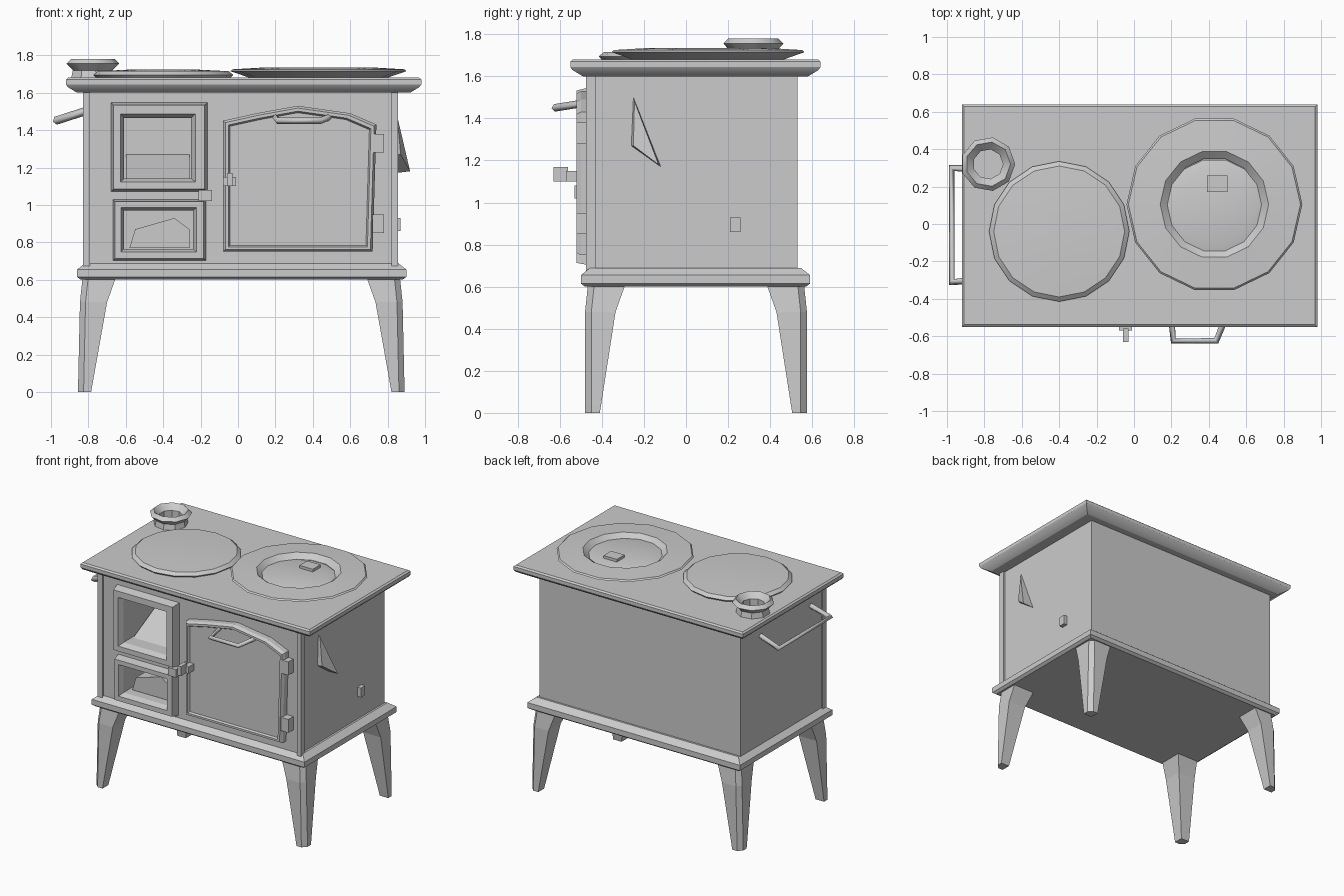
import bpy
import bmesh
from math import cos, sin, pi, radians
from mathutils import Vector

cube = bpy.data.objects.get("Cube")
if cube:
    bpy.data.objects.remove(cube, do_unlink=True)

iron = bpy.data.materials.new("grey_iron")
iron.use_nodes = True
GREY = (0.6, 0.6, 0.6, 1)
iron.diffuse_color = GREY
iron.node_tree.nodes["Principled BSDF"].inputs["Base Color"].default_value = GREY


def loft(name, loops, closed=False, smooth=True):
    """Bridge loops of points; cap both ends, or join last to first."""
    bm = bmesh.new()
    rings = [[bm.verts.new(p) for p in loop] for loop in loops]
    pairs = list(zip(rings, rings[1:]))
    if closed:
        pairs.append((rings[-1], rings[0]))
    else:
        bm.faces.new(rings[0])
        bm.faces.new(rings[-1])
    for a, b in pairs:
        for i in range(len(a)):
            j = (i + 1) % len(a)
            bm.faces.new((a[i], a[j], b[j], b[i]))
    bmesh.ops.recalc_face_normals(bm, faces=bm.faces)
    mesh = bpy.data.meshes.new(name)
    bm.to_mesh(mesh)
    bm.free()
    mesh.materials.append(iron)
    ob = bpy.data.objects.new(name, mesh)
    bpy.context.collection.objects.link(ob)
    if smooth:
        bpy.ops.object.select_all(action="DESELECT")
        ob.select_set(True)
        bpy.context.view_layer.objects.active = ob
        bpy.ops.object.shade_smooth_by_angle(angle=radians(30))
    return ob


def flat_rect(x0, x1, y0, y1, z, inset=0):
    x0, x1, y0, y1 = x0 + inset, x1 - inset, y0 + inset, y1 - inset
    return [(x0, y0, z), (x1, y0, z), (x1, y1, z), (x0, y1, z)]


def front_rect(x0, x1, z0, z1, y):
    return [(x0, y, z0), (x1, y, z0), (x1, y, z1), (x0, y, z1)]


def box(name, x0, x1, y0, y1, z0, z1):
    return loft(name, [flat_rect(x0, x1, y0, y1, z) for z in (z0, z1)], smooth=False)


def slab(name, bounds, steps):
    return loft(name, [flat_rect(*bounds, z, inset) for z, inset in steps])


def turned(name, x, y, profile, sides, closed=False):
    loops = [[(x + r * cos(2 * pi * i / sides), y + r * sin(2 * pi * i / sides), z)
              for i in range(sides)] for r, z in profile]
    return loft(name, loops, closed)


def bar(name, points, r):
    """Square bar following a path."""
    curve = bpy.data.curves.new(name, "CURVE")
    curve.dimensions = "3D"
    curve.bevel_depth = r
    curve.bevel_resolution = 0
    curve.use_fill_caps = True
    line = curve.splines.new("POLY")
    line.points.add(len(points) - 1)
    for p, co in zip(line.points, points):
        p.co = (*co, 1)
    curve.materials.append(iron)
    bpy.context.collection.objects.link(bpy.data.objects.new(name, curve))


# Body with two open fireboxes
body = box("body", -0.82, 0.84, -0.46, 0.53, 0.64, 1.62)
openings = {"fire": (-0.61, -0.25, 1.14, 1.465), "ash": (-0.61, -0.24, 0.765, 0.97)}
for key, (x0, x1, z0, z1) in openings.items():
    cutter = box(key + "_cutter", x0, x1, -0.6, -0.12, z0, z1)
    mod = body.modifiers.new("cut", "BOOLEAN")
    mod.operation = "DIFFERENCE"
    mod.object = cutter
    bpy.ops.object.select_all(action="DESELECT")
    body.select_set(True)
    bpy.context.view_layer.objects.active = body
    bpy.ops.object.modifier_apply(modifier=mod.name)
    bpy.data.objects.remove(cutter, do_unlink=True)

# Raised frames around the openings
outers = {"fire": (-0.68, -0.16, 1.07, 1.55), "ash": (-0.67, -0.17, 0.70, 1.03)}
for key, outer in outers.items():
    inner = openings[key]
    mid = [o + (i - o) * 0.2 for o, i in zip(outer, inner)]
    lip = [o + (i - o) * 0.75 for o, i in zip(outer, inner)]
    loft(key + "_door_frame", [front_rect(*outer, -0.45), front_rect(*mid, -0.52),
                               front_rect(*lip, -0.52), front_rect(*inner, -0.48),
                               front_rect(*inner, -0.45)], closed=True, smooth=False)

# Fire bed and sloping ash heap inside the openings
loft("fire_bed", [[(x, -0.4, 1.13), (x, -0.12, 1.13), (x, -0.12, 1.27)]
                  for x in (-0.6, -0.26)], smooth=False)
loft("ash_heap", [[(-0.58, y, 0.77), (-0.26, y, 0.77), (-0.26, y, 0.87), (-0.34, y, 0.93),
                   (-0.55, y, 0.87)] for y in (-0.42, -0.2)], smooth=False)

# Oven door with arched top
arch = [(-0.08, 0.75), (0.72, 0.75), (0.74, 1.43), (0.6, 1.49), (0.32, 1.53),
        (0.1, 1.49), (-0.08, 1.45)]
centre = Vector((0.32, 1.12))


def door_loop(scale, y):
    pts = [centre + (Vector(p) - centre) * scale for p in arch]
    return [(p.x, y, p.y) for p in pts]


loft("oven_door", [door_loop(1, -0.45), door_loop(1, -0.5), door_loop(0.97, -0.52),
                   door_loop(0.93, -0.52), door_loop(0.91, -0.505)], smooth=False)
bar("oven_handle", [(0.2, -0.5, 1.47), (0.21, -0.625, 1.45), (0.44, -0.625, 1.45),
                    (0.49, -0.5, 1.47)], 0.018)
box("oven_latch", -0.08, -0.01, -0.57, -0.5, 1.1, 1.15)
box("latch_knob", -0.06, -0.03, -0.63, -0.56, 1.1, 1.17)
for z in (0.9, 1.33):
    box("oven_hinge", 0.72, 0.78, -0.52, -0.45, z - 0.05, z + 0.05)
box("firebox_latch", -0.21, -0.14, -0.53, -0.45, 1.02, 1.08)

# Front corner strips
for x0, x1 in ((-0.83, -0.79), (0.82, 0.855)):
    box("corner_strip", x0, x1, -0.475, -0.43, 0.66, 1.62)

# Base ledge and cooktop
slab("base_ledge", (-0.86, 0.9, -0.5, 0.59),
     [(0.6, 0.02), (0.615, 0), (0.655, 0), (0.69, 0.045)])
slab("cooktop", (-0.92, 0.98, -0.55, 0.64),
     [(1.6, 0.06), (1.63, 0.01), (1.645, 0), (1.67, 0), (1.68, 0.012)])

# Tapered legs, chamfered on the outer corner
for sx, ox in ((-1, -0.845), (1, 0.88)):
    for sy, oy in ((-1, -0.48), (1, 0.575)):
        loops = []
        for z, w, out in ((0.0, 0.07, 0.01), (0.03, 0.075, 0.01), (0.48, 0.145, 0),
                          (0.62, 0.18, -0.015)):
            x, y = ox + sx * out, oy + sy * min(out, 0)
            c = 0.03
            loops.append([(x - sx * c, y, z), (x, y - sy * c, z), (x, y - sy * w, z),
                          (x - sx * w, y - sy * w, z), (x - sx * w, y, z)])
        loft("leg", loops, smooth=False)

# Left hotplate: shallow disc
turned("hotplate", -0.4, -0.04, [(0.35, 1.67), (0.375, 1.695), (0.35, 1.715),
                                 (0.15, 1.725), (0.02, 1.725)], 16)
# Right burner: flared ring with sunken lid
turned("burner_ring", 0.43, 0.105, [(0.34, 1.67), (0.47, 1.715), (0.46, 1.725),
                                    (0.29, 1.735), (0.25, 1.70), (0.25, 1.67)], 14, True)
turned("burner_lid", 0.43, 0.09, [(0.26, 1.67), (0.26, 1.70), (0.2, 1.715)], 14)
box("lid_lifter", 0.39, 0.5, 0.17, 0.26, 1.70, 1.735)

# Flue collar at the back corner
turned("flue_collar", -0.78, 0.32, [(0.12, 1.67), (0.11, 1.72), (0.145, 1.755),
                                    (0.12, 1.78), (0.08, 1.74), (0.08, 1.67)], 9, True)

# Towel rail on one side
bar("side_rail", [(-0.82, -0.3, 1.5), (-0.975, -0.31, 1.45), (-0.975, 0.3, 1.45),
                  (-0.82, 0.29, 1.5)], 0.022)

# Bent damper flap and small catch on the other side
loft("damper_flap", [[(0.84, -0.26, 1.27), (0.84, -0.25, 1.5), (0.84, -0.12, 1.17)],
                     [(0.87, -0.25, 1.27), (0.85, -0.245, 1.48), (0.92, -0.13, 1.18)]],
     smooth=False)
box("damper_catch", 0.83, 0.87, 0.21, 0.26, 0.86, 0.93)
